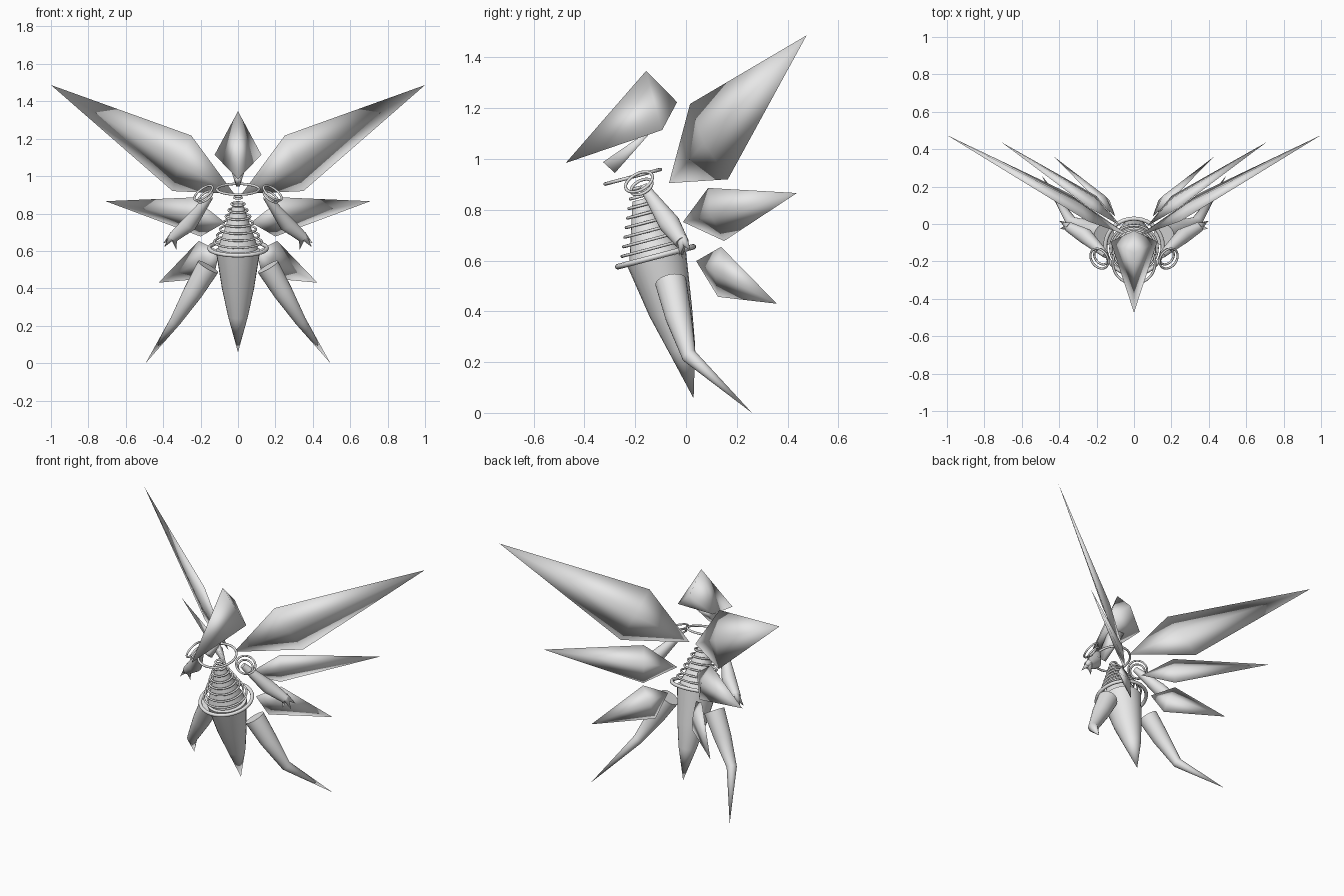
import bpy, bmesh, math
from mathutils import Vector

if "Cube" in bpy.data.objects:
    bpy.data.objects.remove(bpy.data.objects["Cube"])

grey = bpy.data.materials.new("plain grey")
grey.diffuse_color = (0.8, 0.8, 0.8, 1)
grey.use_nodes = True
grey.node_tree.nodes["Principled BSDF"].inputs["Base Color"].default_value = grey.diffuse_color


def add(name, bm, angle=50):
    bmesh.ops.recalc_face_normals(bm, faces=bm.faces)
    me = bpy.data.meshes.new(name)
    bm.to_mesh(me)
    bm.free()
    me.materials.append(grey)
    ob = bpy.data.objects.new(name, me)
    bpy.context.collection.objects.link(ob)
    bpy.ops.object.select_all(action='DESELECT')
    ob.select_set(True)
    bpy.context.view_layer.objects.active = ob
    if angle >= 180:
        bpy.ops.object.shade_smooth()
    else:
        bpy.ops.object.shade_smooth_by_angle(angle=math.radians(angle))
    return ob


def mirror(ob):
    # every object origin is at the centre, so this mirrors across x = 0
    mod = ob.modifiers.new("mirror", 'MIRROR')
    mod.use_axis[0] = True
    mod.use_mirror_merge = False


def tube(name, stations, n=24, axis=None, angle=50):
    """Round limb through (point, radius) stations; a zero radius makes a tip."""
    bm = bmesh.new()
    pts = [Vector(p) for p, r in stations]
    rings = []
    for i, (p, r) in enumerate(stations):
        d = Vector(axis) if axis else pts[min(i + 1, len(pts) - 1)] - pts[max(i - 1, 0)]
        d.normalize()
        u = d.cross(Vector((0, 1, 0))).normalized()
        w = d.cross(u)
        if r == 0:
            rings.append([bm.verts.new(pts[i])])
        else:
            rings.append([bm.verts.new(pts[i] + r * (u * math.cos(a) + w * math.sin(a)))
                          for a in (2 * math.pi * k / n for k in range(n))])
    for a, b in zip(rings, rings[1:]):
        for k in range(n):
            j = (k + 1) % n
            if len(b) == 1:
                bm.faces.new((a[k], a[j], b[0]))
            else:
                bm.faces.new((a[k], a[j], b[j], b[k]))
    for end in (rings[0], rings[-1]):
        if len(end) > 1:
            bm.faces.new(end)
    return add(name, bm, angle)


def hoop(name, centre, normal, radius, thick, n=40, m=8):
    """Torus around the given normal."""
    d = Vector(normal).normalized()
    u = d.orthogonal().normalized()
    w = d.cross(u)
    bm = bmesh.new()
    grid = []
    for i in range(n):
        a = 2 * math.pi * i / n
        out = u * math.cos(a) + w * math.sin(a)
        grid.append([bm.verts.new(Vector(centre) + out * (radius + thick * math.cos(b))
                                  + d * thick * math.sin(b))
                     for b in (2 * math.pi * k / m for k in range(m))])
    for i in range(n):
        for k in range(m):
            bm.faces.new((grid[i][k], grid[(i + 1) % n][k],
                          grid[(i + 1) % n][(k + 1) % m], grid[i][(k + 1) % m]))
    return add(name, bm)


def blade(name, root, upper, tip, lower, bulge):
    """Kite-shaped wing blade with a raised middle on both sides."""
    p = [Vector(v) for v in (root, upper, tip, lower)]
    nrm = (p[2] - p[0]).cross(p[1] - p[3]).normalized()
    mid = (p[1] + p[3]) / 2
    bm = bmesh.new()
    v = [bm.verts.new(q) for q in p]
    for s in (1, -1):
        c = bm.verts.new(mid + nrm * bulge * s)
        for i in range(4):
            bm.faces.new((v[i], v[(i + 1) % 4], c))
    mirror(add(name, bm, 180))


def hull(name, pts, angle=180):
    bm = bmesh.new()
    for q in pts:
        bm.verts.new(q)
    bmesh.ops.convex_hull(bm, input=bm.verts)
    return add(name, bm, angle)


# Three pairs of wings
blade("upper_wing", (0.02, -0.067, 0.905), (0.25, 0.016, 1.217),
      (1.0, 0.475, 1.487), (0.35, 0.165, 0.92), 0.025)
blade("middle_wing", (0.07, -0.012, 0.752), (0.24, 0.087, 0.886),
      (0.708, 0.437, 0.866), (0.2, 0.15, 0.677), 0.025)
blade("lower_wing", (0.1, 0.04, 0.598), (0.21, 0.138, 0.654),
      (0.425, 0.358, 0.43), (0.13, 0.126, 0.457), 0.025)

# Pointed head and jaw
hull("head", [(0, -0.157, 1.347), (0, -0.474, 0.984), (0, -0.035, 1.224),
              (0.125, -0.094, 1.114), (-0.125, -0.094, 1.114)])
hull("jaw", [(s * x, y, z) for s in (1, -1) for x, y, z in
             ((0.05, -0.13, 1.115), (0.05, -0.2, 1.075), (0.015, -0.327, 0.988),
              (0.01, -0.28, 0.945))])

# Ringed torso, leaning forward toward the neck
lean = (0, -0.255, 0.967)
hoop("neck_ring", (0, -0.21, 0.93), lean, 0.113, 0.007)
tube("torso_core", [((0, -0.12, 0.615), 0.107), ((0, -0.182, 0.84), 0.03)], axis=lean)
count = 9
for i in range(count):
    t = i / (count - 1)
    radius = 0.154 if i == 0 else 0.142 - 0.122 * t
    hoop("torso_ring", (0, -0.12 - 0.075 * t, 0.615 + 0.27 * t), lean, radius,
         0.011 if i == 0 else 0.006)

# Tapering tail
tube("tail", [((0, -0.115, 0.605), 0.119), ((0, -0.06, 0.40), 0.086),
              ((0, -0.015, 0.25), 0.053), ((0, 0.03, 0.057), 0)], axis=(0, 0.25, -0.97))

# Legs: tapered thigh and pointed foot
mirror(tube("leg", [((0.16, -0.06, 0.515), 0.062), ((0.24, -0.03, 0.38), 0.052),
                    ((0.335, 0.012, 0.225), 0.03), ((0.494, 0.26, 0.0), 0)]))

# Arms with shoulder hoops and claws
mirror(tube("arm", [((0.15, -0.165, 0.89), 0.018), ((0.26, -0.065, 0.745), 0.042),
                    ((0.35, -0.015, 0.67), 0.027)]))
for end in ((0.395, -0.025, 0.62), (0.4, 0.018, 0.64), (0.33, -0.015, 0.608)):
    mirror(tube("claw", [((0.345, -0.015, 0.685), 0.022), (end, 0)], 12))
axis = Vector((0.55, -0.4, 0.73))
mirror(hoop("outer_shoulder_hoop", (0.185, -0.185, 0.91), axis, 0.058, 0.006))
mirror(hoop("inner_shoulder_hoop", (0.175, -0.175, 0.89), axis, 0.045, 0.006))
